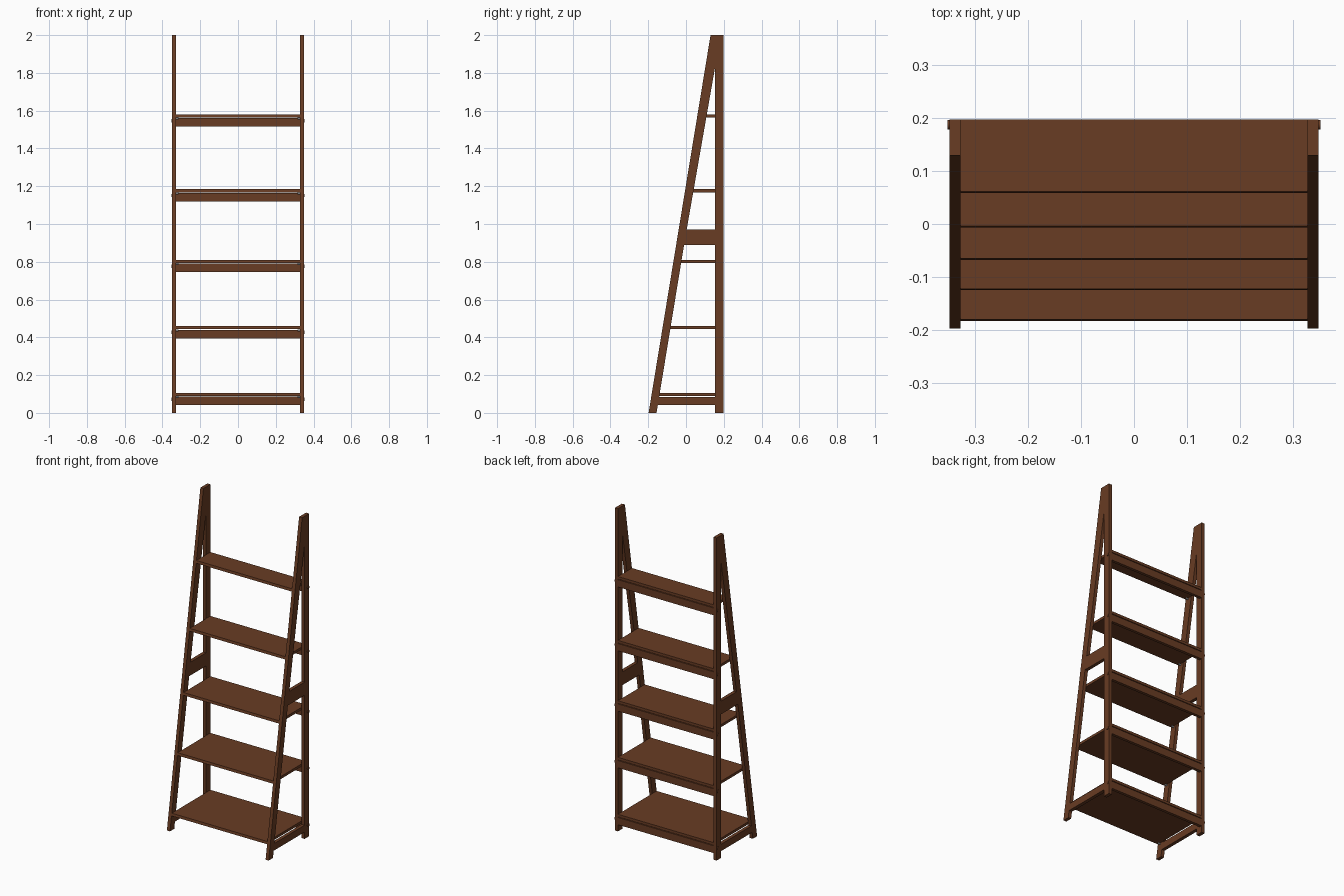
import bpy, math
from mathutils import Matrix

cube = bpy.data.objects.get("Cube")
if cube:
    bpy.data.objects.remove(cube)


def material(name, color):
    m = bpy.data.materials.new(name)
    m.use_nodes = True
    m.diffuse_color = color
    m.node_tree.nodes["Principled BSDF"].inputs["Base Color"].default_value = color
    return m


wood = material("brown_wood", (0.14, 0.045, 0.017, 1))
metal = material("grey_metal", (0.35, 0.35, 0.36, 1))

INNER, OUTER = 0.328, 0.349    # side frame thickness
BACK, POST = 0.198, 0.154      # back and front faces of the rear post
LEG = 0.042                    # leg depth
SPLIT = 0.93                   # joint between lower and upper frames


def front(z):
    """Front edge of the sloping leg at height z."""
    return -0.198 + 0.164 * z


def prism(name, profile, x0, x1):
    """Extrude a y-z outline from x0 to x1."""
    n = len(profile)
    verts = [(x, y, z) for x in (x0, x1) for y, z in profile]
    faces = [tuple(range(n))[::-1], tuple(range(n, 2 * n))]
    faces += [(i, (i + 1) % n, n + (i + 1) % n, n + i) for i in range(n)]
    # outlines run counter-clockwise seen from +x
    mesh = bpy.data.meshes.new(name)
    mesh.from_pydata(verts, [], faces)
    mesh.materials.append(wood)
    ob = bpy.data.objects.new(name, mesh)
    bpy.context.collection.objects.link(ob)
    return ob


def slab(name, y0, y1, z0, z1, x0, x1):
    """Board whose ends follow the functions or values y0 and y1."""
    a = y0 if callable(y0) else lambda z: y0
    return prism(name, [(a(z0), z0), (y1, z0), (y1, z1), (a(z1), z1)], x0, x1)


def pin(name, x, y, z, radius, depth, mat):
    bpy.ops.mesh.primitive_cylinder_add(vertices=16, radius=radius, depth=depth,
                                        location=(x, y, z),
                                        rotation=(0, math.pi / 2, 0))
    ob = bpy.context.object
    ob.name = name
    ob.data.materials.append(mat)
    bpy.ops.object.shade_smooth_by_angle()


def leg_back(z):
    return front(z) + LEG


# Side frames
for side, s in (("left", 1), ("right", -1)):
    x0, x1 = sorted((s * INNER, s * OUTER))
    prism(side + "_lower_leg", [(front(0), 0), (leg_back(0), 0),
                                (leg_back(SPLIT), SPLIT), (front(SPLIT), SPLIT)], x0, x1)
    slab(side + "_lower_post", POST, BACK, 0, SPLIT, x0, x1)
    prism(side + "_upper_frame", [(front(SPLIT), SPLIT), (leg_back(SPLIT), SPLIT),
                                  (POST, 1.83), (POST, SPLIT), (BACK, SPLIT),
                                  (BACK, 2), (front(2), 2)], x0, x1)
    for part, z0, z1 in (("bottom_rail", 0.042, 0.085),
                         ("middle_rail", 0.89, SPLIT),
                         ("upper_rail", SPLIT, 0.972)):
        slab(side + "_" + part, leg_back, POST, z0, z1, x0, x1)

# Shelves, rear aprons and their fixings
for i, top in enumerate((0.106, 0.459, 0.81, 1.184, 1.58), 1):
    base = top - 0.016
    slab(f"shelf_{i}", front, BACK, base, top, -INNER, INNER)
    slab(f"rear_apron_{i}", BACK - 0.018, BACK, top - 0.065, base - 0.004, -INNER, INNER)
    for side, s in (("left", 1), ("right", -1)):
        pin(f"{side}_screw_cap_{i}", s * (OUTER + 0.001), 0.188, top - 0.033,
            0.009, 0.006, wood)
        pin(f"{side}_shelf_pin_{i}", s * (INNER - 0.005), front(base) + 0.02, base - 0.006,
            0.005, 0.014, metal)
